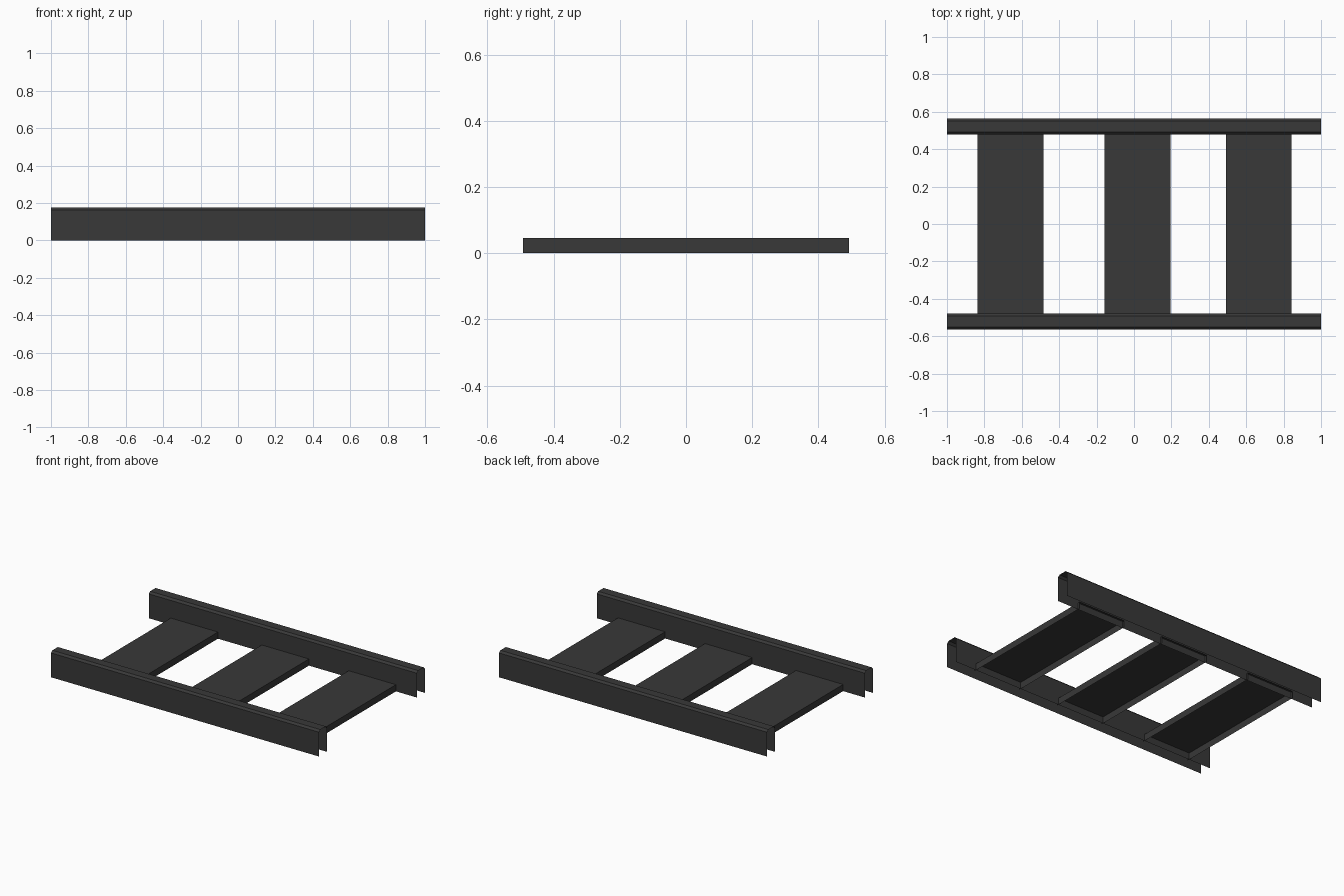
import bpy

if "Cube" in bpy.data.objects:
    bpy.data.objects.remove(bpy.data.objects["Cube"])

# Dark painted steel
steel = bpy.data.materials.new("dark_grey_steel")
steel.diffuse_color = (0.04, 0.04, 0.04, 1)
steel.use_nodes = True
steel.node_tree.nodes["Principled BSDF"].inputs["Base Color"].default_value = steel.diffuse_color


def channel(name, profile, half_length, axis, centre):
    """Downward-open folded sheet: a (side, z) profile swept along an axis."""
    verts = []
    for end in (-half_length, half_length):
        for s, z in profile:
            verts.append((end, s, z) if axis == "x" else (s, end, z))
    n = len(profile)
    faces = []
    for i in range(n - 1):
        f = (i, i + 1, n + i + 1, n + i)
        faces.append(f[::-1] if axis == "x" else f)
    mesh = bpy.data.meshes.new(name)
    mesh.from_pydata(verts, [], faces)
    mesh.materials.append(steel)
    # keep the top face pointing up
    if mesh.polygons[len(faces) // 2].normal.z < 0:
        mesh.flip_normals()
    obj = bpy.data.objects.new(name, mesh)
    obj.location = centre
    bpy.context.collection.objects.link(obj)
    return obj


# Side rails: tall channels with chamfered upper folds
W, H, C = 0.042, 0.177, 0.013
rail = [(-W, 0), (-W, H - C), (-W + C, H), (W - C, H), (W, H - C), (W, 0)]
for name, y in (("front_rail", -0.521), ("back_rail", 0.521)):
    channel(name, rail, 1.0, "x", (0, y, 0))

# Cross slats: shallow channels whose ends poke just through the rails
S, T = 0.176, 0.045
slat = [(-S, 0), (-S, T), (S, T), (S, 0)]
for name, x in (("left_slat", -0.661), ("middle_slat", 0.018), ("right_slat", 0.667)):
    channel(name, slat, 0.493, "y", (x, 0, 0))
